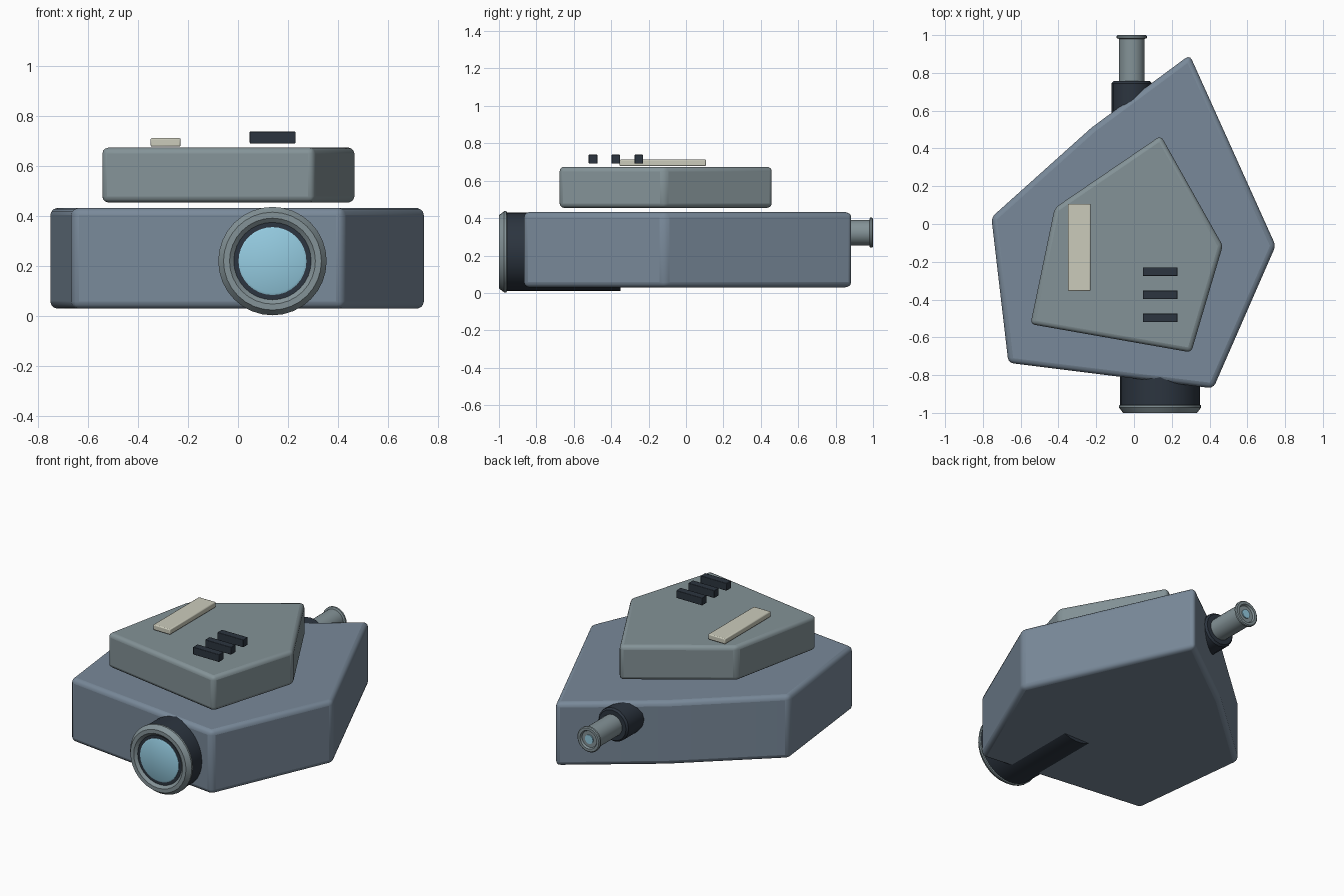
import bpy, bmesh, math

if "Cube" in bpy.data.objects:
    bpy.data.objects.remove(bpy.data.objects["Cube"])


def material(name, rgb):
    m = bpy.data.materials.new(name)
    m.diffuse_color = (*rgb, 1)
    m.use_nodes = True
    m.node_tree.nodes["Principled BSDF"].inputs["Base Color"].default_value = m.diffuse_color
    return m


BLUE_GREY = material("blue_grey", (0.19, 0.25, 0.32))
PANEL_GREY = material("panel_grey", (0.23, 0.29, 0.31))
DARK = material("dark", (0.025, 0.035, 0.05))
IVORY = material("ivory", (0.60, 0.60, 0.50))
GLASS = material("glass_blue", (0.30, 0.60, 0.75))


def finish(name, bm, mat, bevel=0, segments=3):
    bmesh.ops.recalc_face_normals(bm, faces=bm.faces)
    me = bpy.data.meshes.new(name)
    bm.to_mesh(me)
    bm.free()
    me.materials.append(mat)
    ob = bpy.data.objects.new(name, me)
    bpy.context.collection.objects.link(ob)
    if bevel:
        mod = ob.modifiers.new("Bevel", 'BEVEL')
        mod.width, mod.segments = bevel, segments
        mod.limit_method, mod.angle_limit = 'ANGLE', math.radians(15)
    bpy.ops.object.select_all(action='DESELECT')
    ob.select_set(True)
    bpy.context.view_layer.objects.active = ob
    bpy.ops.object.shade_smooth_by_angle(angle=math.radians(32))
    return ob


def slab(name, outline, z0, z1, mat, bevel, segments=3):
    """Extrude a flat outline from z0 up to z1."""
    bm = bmesh.new()
    face = bm.faces.new([bm.verts.new((x, y, z0)) for x, y in outline])
    ext = bmesh.ops.extrude_face_region(bm, geom=[face])["geom"]
    top = [v for v in ext if isinstance(v, bmesh.types.BMVert)]
    bmesh.ops.translate(bm, vec=(0, 0, z1 - z0), verts=top)
    return finish(name, bm, mat, bevel, segments)


def box(name, x0, x1, y0, y1, z0, z1, mat, bevel):
    return slab(name, [(x0, y0), (x1, y0), (x1, y1), (x0, y1)], z0, z1, mat, bevel, 2)


def turned(name, cx, cz, profile, mat, sides=32):
    """Revolve a (radius, y) profile around a front-to-back axis, capping both ends."""
    bm = bmesh.new()
    rings = []
    for r, y in profile:
        angles = [2 * math.pi * i / sides for i in range(sides)]
        rings.append([bm.verts.new((cx + r * math.cos(a), y, cz + r * math.sin(a))) for a in angles])
    for a, b in zip(rings, rings[1:]):
        for i in range(sides):
            j = (i + 1) % sides
            bm.faces.new((a[i], a[j], b[j], b[i]))
    bm.faces.new(rings[0])
    bm.faces.new(rings[-1])
    return finish(name, bm, mat)


# Irregular main body and the smaller plate hovering above it
slab("main_body", [(0.295, 0.895), (-0.225, 0.51), (-0.755, 0.035), (-0.665, -0.735),
                   (0.42, -0.87), (0.75, -0.115)], 0.03, 0.432, BLUE_GREY, 0.028)
slab("upper_plate", [(0.142, 0.468), (-0.42, 0.085), (-0.548, -0.53),
                     (0.303, -0.68), (0.47, -0.115)], 0.455, 0.674, PANEL_GREY, 0.024)

# Details on top of the plate
box("top_strip", -0.35, -0.23, -0.355, 0.107, 0.678, 0.713, IVORY, 0.006)
for n, y in enumerate((-0.497, -0.375, -0.252)):
    box(f"vent_bar_{n + 1}", 0.047, 0.23, y - 0.023, y + 0.023, 0.691, 0.739, DARK, 0.003)

# Front lens: barrel, rim, inner ring and glass
LX, LZ = 0.138, 0.22
turned("lens_barrel", LX, LZ, [(0.211, -0.35), (0.211, -0.957)], DARK)
turned("lens_rim", LX, LZ, [(0.200, -0.952), (0.217, -0.96), (0.217, -0.972), (0.196, -1.0),
                            (0.172, -1.0), (0.155, -0.985), (0.155, -0.96)], PANEL_GREY)
turned("lens_inner_ring", LX, LZ, [(0.156, -0.955), (0.156, -0.985)], DARK)
turned("lens_glass", LX, LZ, [(0.136, -0.97), (0.136, -0.988), (0.128, -0.992)], GLASS)

# Rear connector: socket, pipe with end flange and small inset light
RX, RZ = -0.012, 0.322
turned("rear_socket", RX, RZ, [(0.106, 0.42), (0.106, 0.745), (0.096, 0.757)], DARK, 16)
turned("rear_pipe", RX, RZ, [(0.068, 0.72), (0.068, 0.98), (0.080, 0.984), (0.080, 0.995),
                             (0.074, 1.0), (0.058, 1.0), (0.052, 0.988)], PANEL_GREY, 24)
turned("rear_light", RX, RZ, [(0.028, 0.97), (0.028, 0.994)], GLASS, 24)
